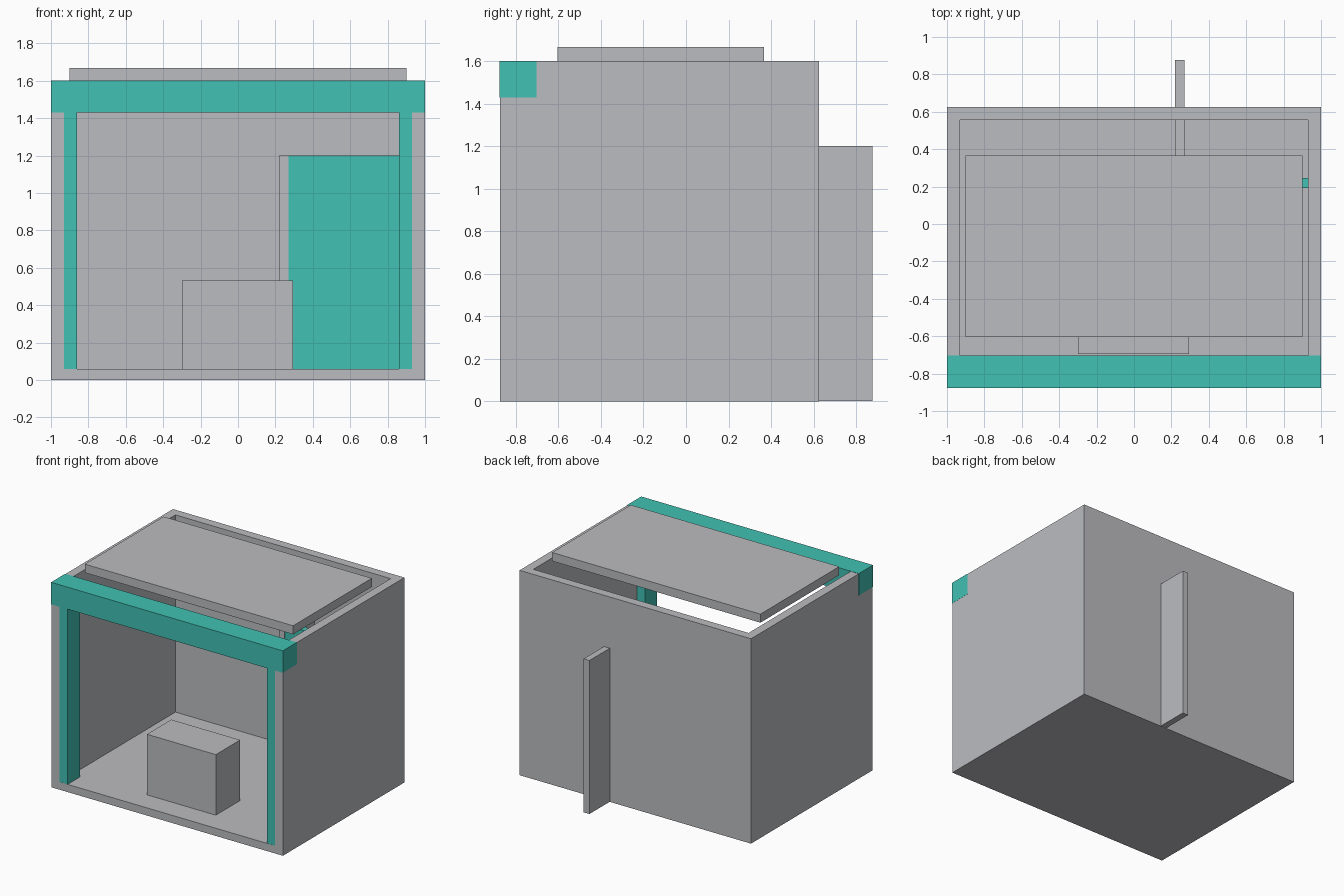
import bpy

if "Cube" in bpy.data.objects:
    bpy.data.objects.remove(bpy.data.objects["Cube"])


def material(name, colour):
    m = bpy.data.materials.new(name)
    m.diffuse_color = (*colour, 1)
    m.use_nodes = True
    m.node_tree.nodes["Principled BSDF"].inputs["Base Color"].default_value = m.diffuse_color
    return m


GREY = material("wall grey", (0.50, 0.505, 0.53))
TEAL = material("trim teal", (0.053, 0.533, 0.451))


def box(name, x, y, z, mat):
    """Box spanning the given (min, max) ranges."""
    spans = (x, y, z)
    bpy.ops.mesh.primitive_cube_add(size=1, location=[(a + b) / 2 for a, b in spans])
    ob = bpy.context.object
    ob.name = name
    ob.scale = [b - a for a, b in spans]
    bpy.ops.object.transform_apply(location=False, rotation=False, scale=True)
    ob.data.materials.append(mat)
    return ob


FRONT, BACK, WALL, TOP = -0.874, 0.626, 0.07, 1.60
FLOOR = 0.06

# Room shell, open at the front and the top
box("floor", (-1 + WALL, 1 - WALL), (FRONT, BACK - WALL), (0, FLOOR), GREY)
box("back_wall", (-1 + WALL, 1 - WALL), (BACK - WALL, BACK), (0, TOP), GREY)
for side, s in (("left", -1), ("right", 1)):
    box(side + "_wall", sorted((s, s * (1 - WALL))), (FRONT, BACK), (0, TOP), GREY)
    # Posts sit partly inside the side walls
    box(side + "_post", sorted((s * 0.86, s * 0.999)), (FRONT + 0.001, FRONT + 0.15),
        (0.001, 1.43), TEAL)

# Beam across the front opening
box("front_beam", (-1.001, 1.001), (-0.877, -0.703), (1.43, TOP + 0.002), TEAL)

# Raised roof panel
box("roof_panel", (-0.9, 0.9), (-0.605, 0.367), (1.60, 1.667), GREY)

# Counter near the opening
box("counter", (-0.3, 0.295), (-0.695, -0.395), (FLOOR, 0.533), GREY)

# Corner partition: teal panel and grey fin running out through the back wall
box("partition_panel", (0.265, 0.93), (0.193, 0.247), (0.001, 1.2), TEAL)
box("partition_fin", (0.22, 0.27), (0.19, 0.877), (0.001, 1.2), GREY)
